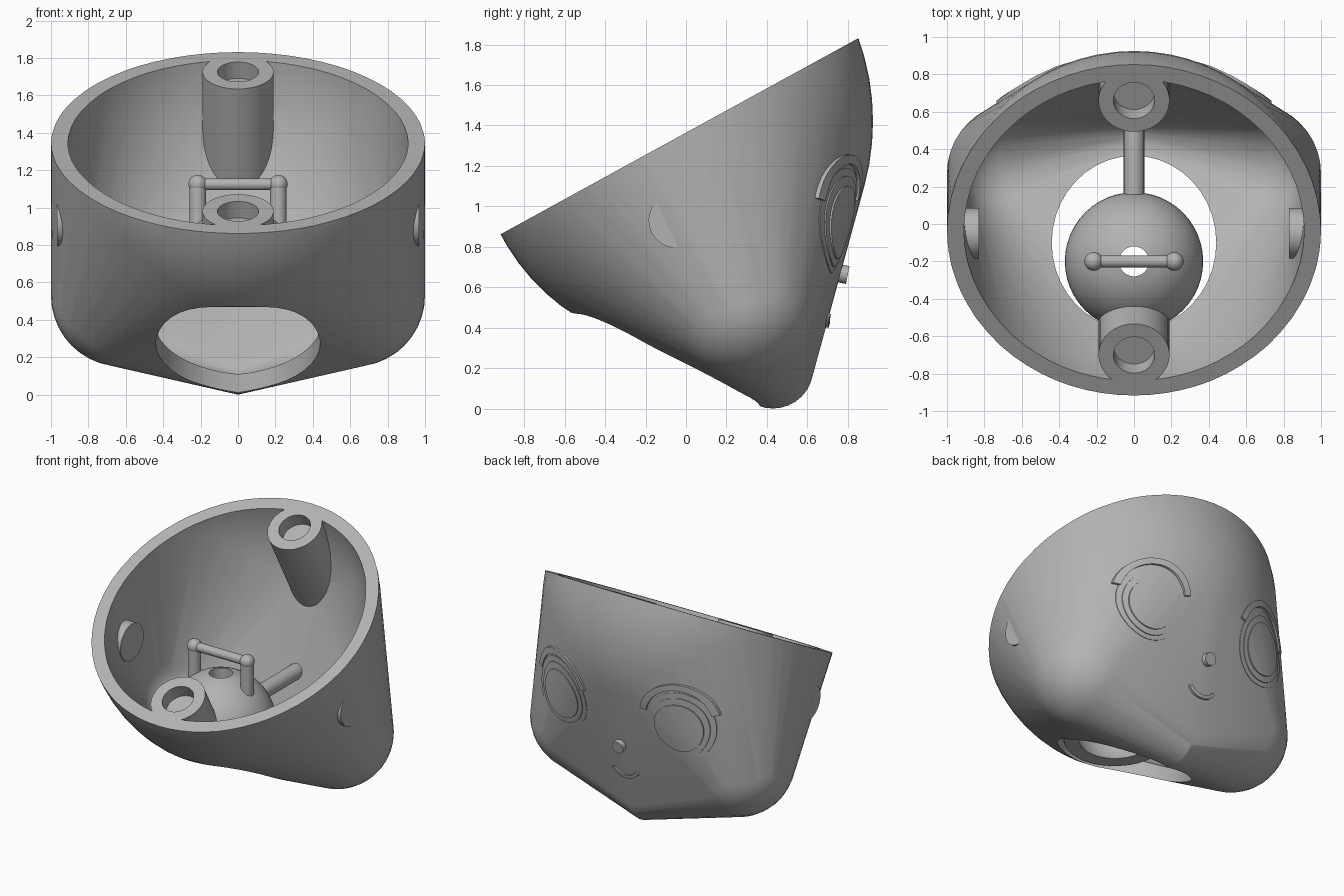
import bpy, bmesh, math
from mathutils import Vector, Matrix

if "Cube" in bpy.data.objects:
    bpy.data.objects.remove(bpy.data.objects["Cube"])

grey = bpy.data.materials.new("plain_grey")
grey.use_nodes = True
COLOUR = (0.45, 0.45, 0.45, 1)
grey.diffuse_color = COLOUR
grey.node_tree.nodes["Principled BSDF"].inputs["Base Color"].default_value = COLOUR

RIM = Vector((0, -0.92, 0.86))            # lowest point of the slanted rim
TILT = math.atan2(0.97, 1.77)
NORMAL = Vector((0, -math.sin(TILT), math.cos(TILT)))


def finish(name, bm):
    bmesh.ops.recalc_face_normals(bm, faces=bm.faces)
    mesh = bpy.data.meshes.new(name)
    bm.to_mesh(mesh)
    bm.free()
    mesh.materials.append(grey)
    obj = bpy.data.objects.new(name, mesh)
    bpy.context.collection.objects.link(obj)
    return obj


def ball(bm, centre, radii, seg=32):
    m = Matrix.Translation(centre) @ Matrix.Diagonal((*radii, 1))
    bmesh.ops.create_uvsphere(bm, u_segments=seg, v_segments=seg // 2, radius=1, matrix=m)


def head(name, off, cut=False):
    """Skull, two cheeks and chin wrapped in one hull, grown by off."""
    seeds = bmesh.new()
    ball(seeds, (0, -0.065, 1.42), (1 + off, 0.99 + off, 1.1 + off), 64)
    for side in (-1, 1):
        ball(seeds, (side * 0.62, 0.27, 0.53), [0.38 + off] * 3, 40)
    ball(seeds, (0, 0.43, 0.2), (max(0.02, 0.08 + off), 0.2 + off, 0.2 + off))
    # Bare points only, so that the hull comes out as one clean skin
    bm = bmesh.new()
    for v in seeds.verts:
        bm.verts.new(v.co)
    seeds.free()
    bmesh.ops.convex_hull(bm, input=bm.verts)
    bmesh.ops.delete(bm, geom=[v for v in bm.verts if not v.link_faces], context="VERTS")
    if cut:
        bmesh.ops.bisect_plane(bm, geom=bm.verts[:] + bm.edges[:] + bm.faces[:],
                               plane_co=RIM, plane_no=NORMAL, clear_outer=True)
        bmesh.ops.holes_fill(bm, edges=[e for e in bm.edges if e.is_boundary], sides=0)
    return finish(name, bm)


def rod(name, p, q, r, seg=40):
    p, q = Vector(p), Vector(q)
    bm = bmesh.new()
    m = (Matrix.Translation((p + q) / 2)
         @ (q - p).to_track_quat("Z", "Y").to_matrix().to_4x4())
    bmesh.ops.create_cone(bm, cap_ends=True, segments=seg, radius1=r, radius2=r,
                          depth=(q - p).length, matrix=m)
    return finish(name, bm)


def prism(name, outline):
    """Outline in x and z, extruded through the face along y."""
    bm = bmesh.new()
    face = bm.faces.new([bm.verts.new((x, 0.45, z)) for x, z in outline])
    ext = bmesh.ops.extrude_face_region(bm, geom=[face])
    bmesh.ops.translate(bm, vec=(0, 0.7, 0),
                        verts=[v for v in ext["geom"] if isinstance(v, bmesh.types.BMVert)])
    # The extruded start face must stay as the end cap
    bmesh.ops.holes_fill(bm, edges=[e for e in bm.edges if e.is_boundary], sides=0)
    return finish(name, bm)


def arc(cx, cz, rx, rz, start, end, n=32):
    angles = [math.radians(start + (end - start) * i / n) for i in range(n + 1)]
    return [(cx + rx * math.cos(a), cz + rz * math.sin(a)) for a in angles]


def boolean(obj, tool, op="DIFFERENCE"):
    mod = obj.modifiers.new("cut", "BOOLEAN")
    mod.object, mod.operation, mod.solver = tool, op, "EXACT"
    bpy.context.view_layer.objects.active = obj
    bpy.ops.object.modifier_apply(modifier=mod.name)
    bpy.data.objects.remove(tool)


# Head shell with the two sockets left standing in the hollow
shell = head("head_shell", 0, cut=True)
hollow = head("hollow", -0.09)
sockets = [(Vector((0, 0.66, 1.726)), 0.85), (Vector((0, -0.7, 0.98)), 0.45)]
for top, length in sockets:
    boolean(hollow, rod("socket", top + NORMAL * 0.3, top - NORMAL * length, 0.19))
boolean(shell, hollow)
for top, length in sockets:
    boolean(shell, rod("socket_bore", top + NORMAL * 0.1, top - NORMAL * 0.1, 0.11))

# Neck opening
neck = rod("neck_cutter", (0, 0, -0.3), (0, 0, 0.6), 1)
neck.data.transform(Matrix.Translation((0, -0.1, 0)) @ Matrix.Diagonal((0.44, 0.465, 1, 1)))
boolean(shell, neck)


# Raised face details, wrapped to the surface
def relief(name, outline, height):
    layer = head(name, height)
    boolean(layer, head("core", -0.03))
    boolean(layer, prism("stamp", outline), "INTERSECT")


for side, label in ((1, "left"), (-1, "right")):
    x = side * 0.48
    relief(label + "_eye_rim", arc(x, 0.93, 0.235, 0.26, 0, 352, 44), 0.004)
    relief(label + "_iris", arc(x, 0.925, 0.2, 0.225, 0, 352, 44), 0.01)
    relief(label + "_pupil", arc(x, 0.92, 0.165, 0.18, 0, 352, 44), 0.018)
    relief(label + "_eyelid", arc(x, 0.965, 0.265, 0.29, 15, 165)
           + arc(x, 0.965, 0.22, 0.245, 165, 15), 0.016)
    # Ear disc set in the side wall
    rod(label + "_ear_disc", (side * 0.83, -0.05, 0.93), (side * 0.968, -0.05, 0.93), 0.135)
relief("mouth", arc(0, 0.5, 0.12, 0.1, 205, 335) + arc(0, 0.5, 0.095, 0.075, 335, 205), 0.014)

# Nose peg and the rod behind it
rod("nose", (0, 0.7, 0.68), (0, 0.8, 0.66), 0.045, seg=24)
rod("support_rod", (0, 0.12, 0.66), (0, 0.72, 0.66), 0.055, seg=24)

# Hollow neck dome, turned from a curved section
C, R, T, HOLE, DROP = Vector((0, -0.2, 0.62)), 0.37, 0.28, 0.08, -0.15
section = []
for r, flip in ((R, False), (T, True)):
    a, b = math.acos(HOLE / r), math.asin(DROP / r)
    pts = [(r * math.cos(a + (b - a) * i / 16), r * math.sin(a + (b - a) * i / 16))
           for i in range(17)]
    section += pts[::-1] if flip else pts
bm = bmesh.new()
verts = [bm.verts.new(C + Vector((x, 0, z))) for x, z in section]
edges = [bm.edges.new((verts[i - 1], verts[i])) for i in range(len(verts))]
bmesh.ops.spin(bm, geom=verts + edges, cent=C, axis=(0, 0, 1), angle=math.tau, steps=48)
bmesh.ops.remove_doubles(bm, verts=bm.verts, dist=0.0005)
finish("neck_dome", bm)

# Handle over the dome
for side, label in ((1, "left"), (-1, "right")):
    x = side * 0.215
    rod(label + "_handle_post", (x, -0.2, 0.85), (x, -0.2, 1.125), 0.045, seg=24)
    bm = bmesh.new()
    ball(bm, (x, -0.2, 1.125), [0.05] * 3, 24)
    finish(label + "_handle_knob", bm)
rod("handle_bar", (-0.215, -0.2, 1.125), (0.215, -0.2, 1.125), 0.032, seg=24)

# Smooth shading with crisp edges
for obj in bpy.context.collection.objects:
    if obj.type == "MESH" and grey.name in obj.data.materials:
        bpy.ops.object.select_all(action="DESELECT")
        obj.select_set(True)
        bpy.context.view_layer.objects.active = obj
        bpy.ops.object.shade_smooth_by_angle(angle=math.radians(30))
